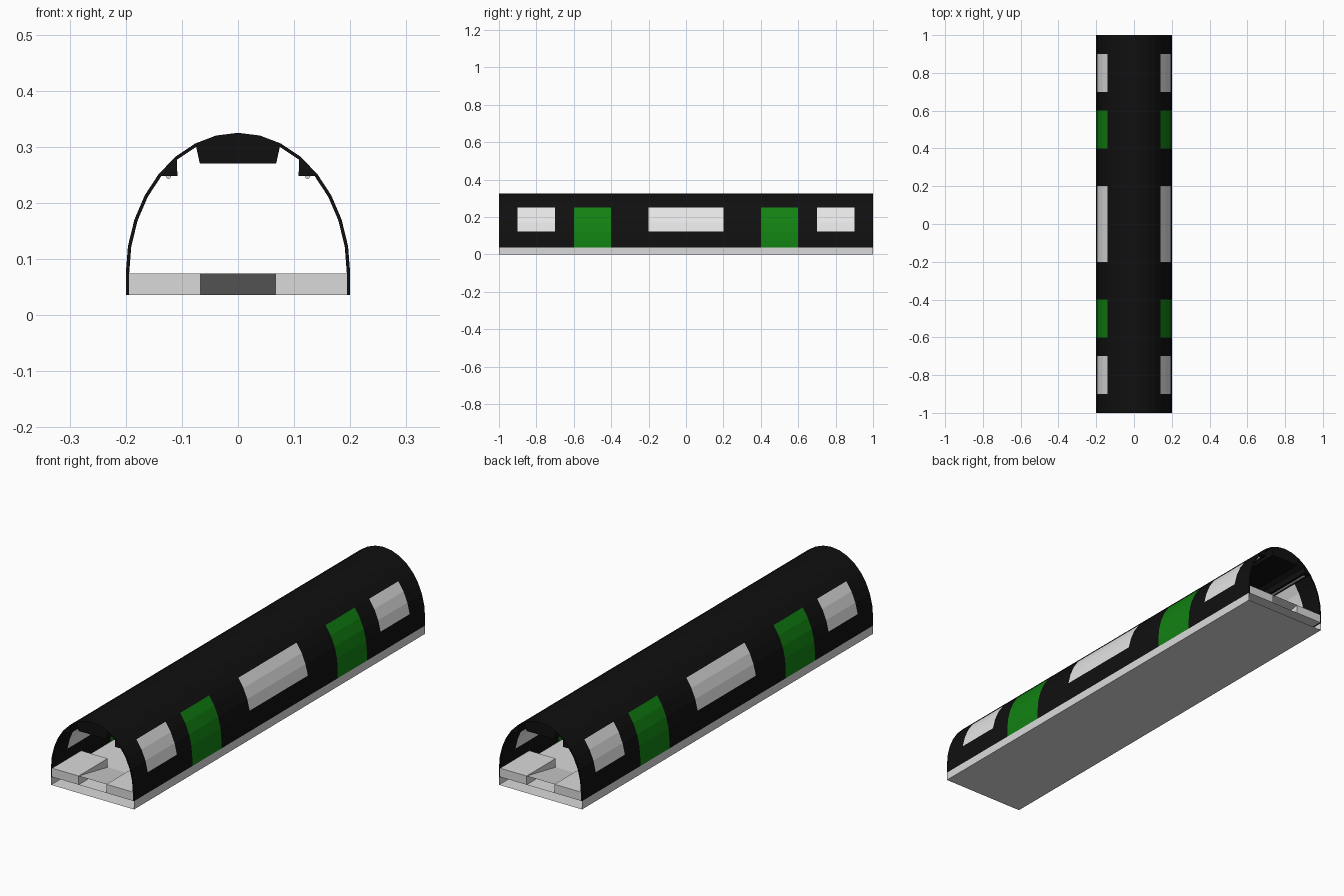
import bpy, bmesh, math

if "Cube" in bpy.data.objects:
    bpy.data.objects.remove(bpy.data.objects["Cube"])


def material(name, rgb):
    m = bpy.data.materials.new(name)
    m.diffuse_color = (*rgb, 1)
    m.use_nodes = True
    m.node_tree.nodes["Principled BSDF"].inputs["Base Color"].default_value = m.diffuse_color
    return m


BLACK = material("black", (0.005, 0.005, 0.005))
GREEN = material("door green", (0.006, 0.22, 0.006))
GLASS = material("window grey", (0.78, 0.78, 0.78))
GREY = material("floor grey", (0.7, 0.7, 0.7))


def make(name, verts, faces, mats, recalc=True):
    mesh = bpy.data.meshes.new(name)
    mesh.from_pydata(verts, [], faces)
    for m in mats:
        mesh.materials.append(m)
    if recalc:
        bm = bmesh.new()
        bm.from_mesh(mesh)
        bmesh.ops.recalc_face_normals(bm, faces=bm.faces)
        bm.to_mesh(mesh)
        bm.free()
    ob = bpy.data.objects.new(name, mesh)
    bpy.context.collection.objects.link(ob)
    return ob


def extrude_y(name, outline, y0, y1, mat):
    """Closed prism: an x,z outline swept along y."""
    n = len(outline)
    verts = [(x, y, z) for y in (y0, y1) for x, z in outline]
    faces = [(i, (i + 1) % n, n + (i + 1) % n, n + i) for i in range(n)]
    faces += [tuple(range(n)), tuple(range(n, 2 * n))]
    return make(name, verts, faces, [mat])


W, FLOOR, STEP, RISE = 0.2, 0.036, 0.074, 0.251


def arch(k):
    a = math.pi * k / 16
    return W * math.cos(a), STEP + RISE * math.sin(a)


# Arched body: half-ellipse section over short straight walls
section = [(W, FLOOR)] + [arch(k) for k in range(17)] + [(-W, FLOOR)]
breaks = [-1, -0.9, -0.7, -0.6, -0.4, -0.2, 0.2, 0.4, 0.6, 0.7, 0.9, 1]
n = len(section)
verts = [(x, y, z) for y in breaks for x, z in section]
faces = [(j * n + i, (j + 1) * n + i, (j + 1) * n + i + 1, j * n + i + 1)
         for j in range(len(breaks) - 1) for i in range(n - 1)]
body = make("body_shell", verts, faces, [BLACK, GREEN, GLASS], recalc=False)

# Doors reach the floor; windows fill the band between
for p in body.data.polygons:
    y, z = abs(p.center.y), p.center.z
    if z < arch(4)[1]:
        if 0.4 < y < 0.6:
            p.material_index = 1
        elif z > arch(1)[1] and (y < 0.2 or 0.7 < y < 0.9):
            p.material_index = 2
if body.data.polygons[8].normal.z < 0:
    body.data.flip_normals()
solid = body.modifiers.new("thickness", "SOLIDIFY")
solid.thickness = 0.006
solid.offset = -1

# Open-ended floor sleeve
sleeve = [(-W, 0), (W, 0), (W, FLOOR), (-W, FLOOR)]
make("floor", [(x, y, z) for y in (-1, 1) for x, z in sleeve],
     [(i, (i + 1) % 4, 4 + (i + 1) % 4, 4 + i) for i in range(4)], [GREY])

# End platforms with a ramp between them
inner, aisle = W - 0.006, 0.067
for s, end in ((-1, "front"), (1, "back")):
    for side, label in ((-1, "left"), (1, "right")):
        a, b = side * aisle, side * inner
        extrude_y(f"{end}_{label}_platform",
                  [(a, FLOOR), (b, FLOOR), (b, STEP), (a, STEP)],
                  s, s * 0.8, GREY)
    ramp = make(f"{end}_ramp",
                [(-aisle, s, STEP), (aisle, s, STEP),
                 (aisle, s * 0.8, FLOOR), (-aisle, s * 0.8, FLOOR)],
                [(0, 1, 2, 3)], [GREY], recalc=False)
    if ramp.data.polygons[0].normal.z < 0:
        ramp.data.flip_normals()

# Ceiling duct
extrude_y("ceiling_duct",
          [(-0.068, 0.27), (0.068, 0.27), (0.075, 0.302), (0.038, 0.316),
           (0, 0.321), (-0.038, 0.316), (-0.075, 0.302)], -1, 1, BLACK)

# Side rails with a small light strip under each
for s, label in ((-1, "left"), (1, "right")):
    extrude_y(f"{label}_rail",
              [(s * 0.108, 0.248), (s * 0.139, 0.248),
               (s * 0.109, 0.278)], -1, 1, BLACK)
    extrude_y(f"{label}_light_strip",
              [(s * 0.124 + 0.005 * math.cos(math.pi * k / 4),
                0.248 - 0.005 * math.sin(math.pi * k / 4)) for k in range(5)],
              -0.98, 0.98, GREY)
